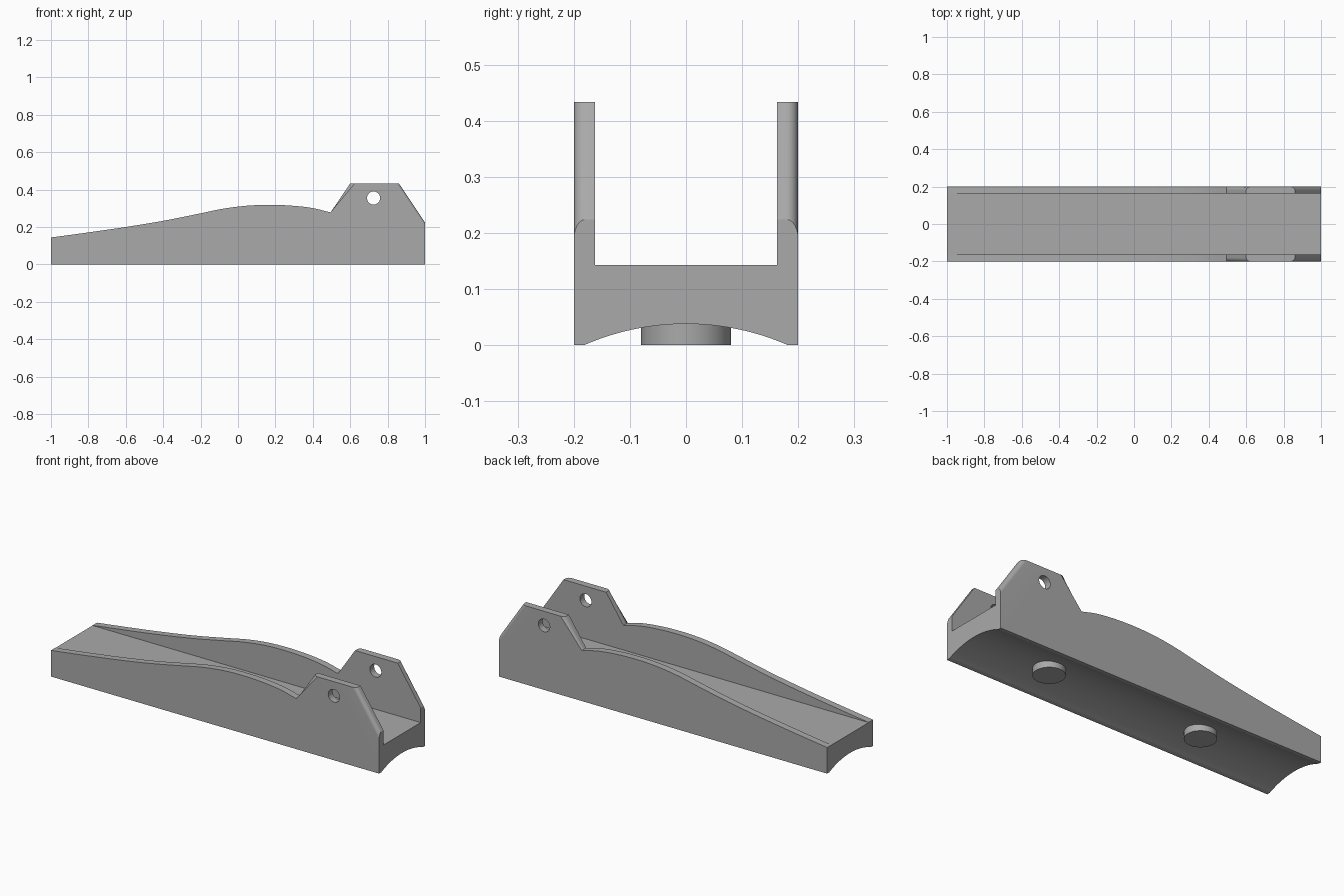
import bpy, bmesh
from math import pi, radians
from mathutils import Vector

cube = bpy.data.objects.get("Cube")
if cube:
    bpy.data.objects.remove(cube, do_unlink=True)

# Single grey material
grey = bpy.data.materials.new("plain_grey")
grey.use_nodes = True
colour = (0.4, 0.4, 0.4, 1)
grey.diffuse_color = colour
grey.node_tree.nodes["Principled BSDF"].inputs["Base Color"].default_value = colour

HALF_WIDTH, SLOT_HALF, FLOOR = 0.2, 0.162, 0.143
ARC_RADIUS, ARC_TOP = 0.455, 0.038


def activate(obj):
    bpy.ops.object.select_all(action='DESELECT')
    obj.select_set(True)
    bpy.context.view_layer.objects.active = obj


def smooth_curve(points, steps=5):
    """Catmull-Rom curve through the points."""
    pts = [Vector(p) for p in points]
    pts = [2 * pts[0] - pts[1]] + pts + [2 * pts[-1] - pts[-2]]
    out = []
    for a, b, c, d in zip(pts, pts[1:], pts[2:], pts[3:]):
        for i in range(steps):
            t = i / steps
            out.append(0.5 * (2 * b + (c - a) * t + (2 * a - 5 * b + 4 * c - d) * t**2
                              + (3 * b - a - 3 * c + d) * t**3))
    return out + [pts[-2]]


def cylinder(name, radius, depth, location, rotation=(0, 0, 0), sides=64):
    bpy.ops.mesh.primitive_cylinder_add(vertices=sides, radius=radius, depth=depth,
                                        location=location, rotation=rotation)
    obj = bpy.context.object
    obj.name = name
    return obj


def cut(target, cutter):
    cutter.hide_render = True
    activate(target)
    mod = target.modifiers.new("cut", 'BOOLEAN')
    mod.operation, mod.solver, mod.object = 'DIFFERENCE', 'EXACT', cutter
    bpy.ops.object.modifier_apply(modifier=mod.name)
    bpy.data.objects.remove(cutter, do_unlink=True)


def finish(obj):
    obj.data.materials.clear()
    obj.data.materials.append(grey)
    activate(obj)
    bpy.ops.object.shade_smooth_by_angle(angle=radians(30))


# Side profile: swept top edge, then the pin lug
crest = smooth_curve([(-1, 0.144), (-0.8, 0.171), (-0.6, 0.2), (-0.4, 0.233), (-0.2, 0.273),
                      (-0.1, 0.294), (0, 0.309), (0.1, 0.317), (0.2, 0.318), (0.3, 0.313),
                      (0.4, 0.301), (0.495, 0.278)])
lug = [Vector(p) for p in ((0.6, 0.433), (0.86, 0.433), (1, 0.224))]
profile = [Vector((-1, 0))] + crest + lug + [Vector((1, 0))]

# Body: extrude the profile across the width
bm = bmesh.new()
side = bm.faces.new([bm.verts.new((p.x, -HALF_WIDTH, p.y)) for p in profile])
ext = bmesh.ops.extrude_face_region(bm, geom=[side])
moved = [g for g in ext["geom"] if isinstance(g, bmesh.types.BMVert)]
bmesh.ops.translate(bm, verts=moved, vec=(0, 2 * HALF_WIDTH, 0))
bmesh.ops.recalc_face_normals(bm, faces=bm.faces)

# Round the outer edges of the sloping lug flanks
slopes = []
for a, b in ((crest[-1], lug[0]), (lug[1], lug[2])):
    mid = (a + b) / 2
    for e in bm.edges:
        centre = (e.verts[0].co + e.verts[1].co) / 2
        if abs(centre.y) > 0.1 and (Vector((centre.x, centre.z)) - mid).length < 0.001:
            slopes.append(e)
bmesh.ops.bevel(bm, geom=slopes, offset=0.02, segments=6, profile=0.5, affect='EDGES')
mesh = bpy.data.meshes.new("mount_body")
bm.to_mesh(mesh)
bm.free()
body = bpy.data.objects.new("mount_body", mesh)
bpy.context.collection.objects.link(body)

# Channel between the side walls
bpy.ops.mesh.primitive_cube_add(size=1, location=(0, 0, FLOOR + 0.5))
channel = bpy.context.object
channel.name = "channel_cutter"
channel.scale = (3, 2 * SLOT_HALF, 1)
cut(body, channel)

# Hollow underside and pin hole
cut(body, cylinder("underside_cutter", ARC_RADIUS, 3, (0, 0, ARC_TOP - ARC_RADIUS),
                   (0, pi / 2, 0), 192))
cut(body, cylinder("pin_hole_cutter", 0.035, 1, (0.725, 0, 0.355), (pi / 2, 0, 0), 48))
finish(body)

# Locating studs under the body
for name, x in (("front_stud", 0.53), ("rear_stud", -0.415)):
    finish(cylinder(name, 0.08, 0.05, (x, 0, 0.025)))
